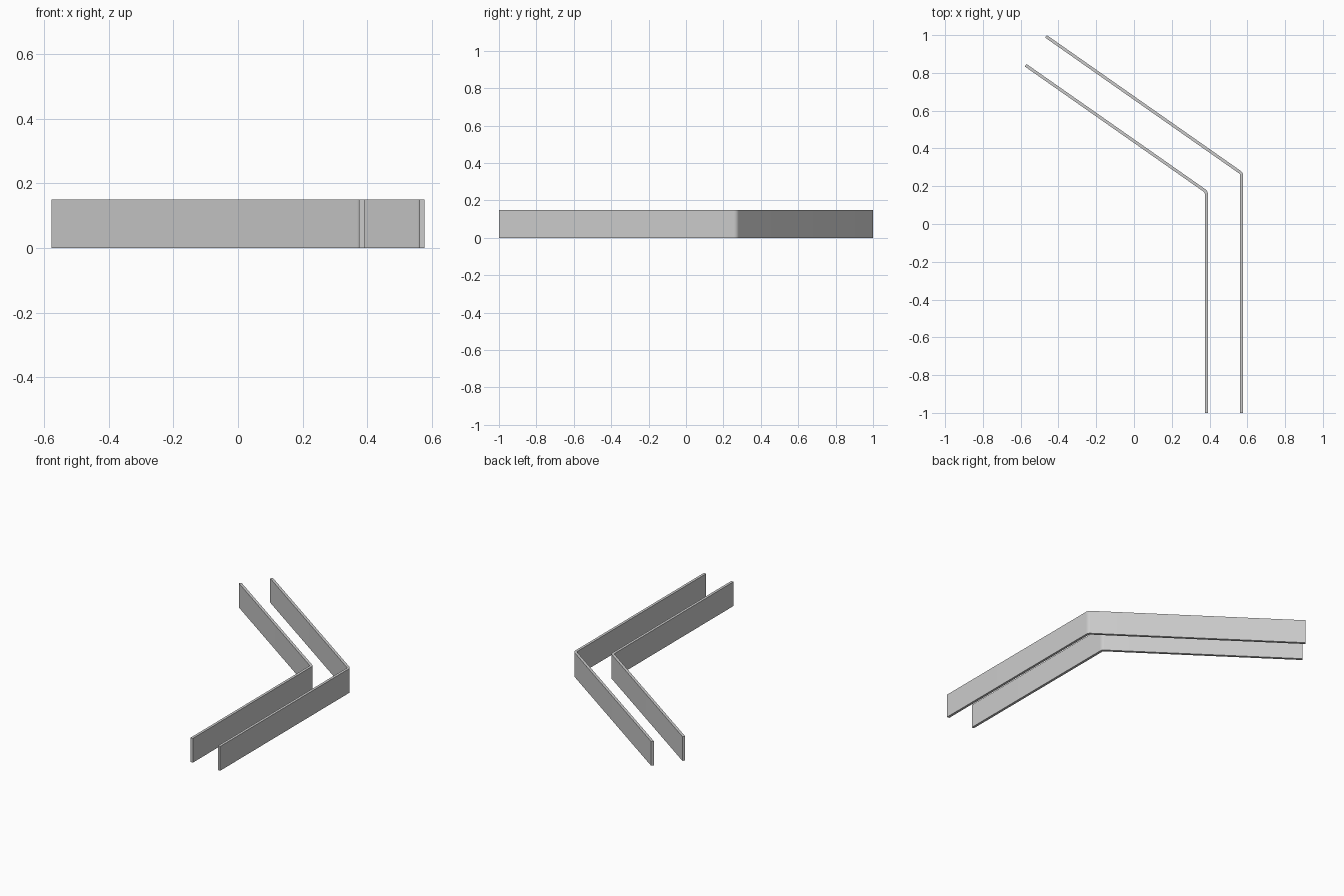
import bpy, bmesh, math
from mathutils import Vector

cube = bpy.data.objects.get("Cube")
if cube:
    bpy.data.objects.remove(cube, do_unlink=True)

HEIGHT, THICK, GAP = 0.15, 0.016, 0.187
BEND = math.radians(55)
RADIUS, STEPS = 0.022, 8

grey = bpy.data.materials.new("plain_grey")
grey.use_nodes = True
colour = (0.6, 0.6, 0.6, 1)
grey.diffuse_color = colour
grey.node_tree.nodes["Principled BSDF"].inputs["Base Color"].default_value = colour

arm = Vector((-math.sin(BEND), math.cos(BEND)))
normal = Vector((math.cos(BEND), math.sin(BEND)))


def wall(name, x, end):
    """Bent wall: straight run along y, rounded corner, angled arm to end."""
    corner_y = end.y - (x - end.x) * arm.y / -arm.x
    start_y = corner_y - RADIUS * math.tan(BEND / 2)
    centre = Vector((x - RADIUS, start_y))
    # centreline points paired with their outward directions
    path = [(Vector((x, -1)), Vector((1, 0)))]
    for i in range(STEPS + 1):
        a = BEND * i / STEPS
        out = Vector((math.cos(a), math.sin(a)))
        path.append((centre + out * RADIUS, out))
    path.append((end, normal))
    outline = [p + n * THICK / 2 for p, n in path]
    outline += [p - n * THICK / 2 for p, n in reversed(path)]

    # extrude the plan outline upwards
    bm = bmesh.new()
    base = bm.faces.new([bm.verts.new((p.x, p.y, 0)) for p in outline])
    top = bmesh.ops.extrude_face_region(bm, geom=[base])["geom"]
    bmesh.ops.translate(bm, vec=(0, 0, HEIGHT),
                        verts=[v for v in top if isinstance(v, bmesh.types.BMVert)])
    bmesh.ops.recalc_face_normals(bm, faces=bm.faces)
    mesh = bpy.data.meshes.new(name)
    bm.to_mesh(mesh)
    bm.free()
    mesh.materials.append(grey)
    obj = bpy.data.objects.new(name, mesh)
    bpy.context.collection.objects.link(obj)
    bpy.ops.object.select_all(action='DESELECT')
    obj.select_set(True)
    bpy.context.view_layer.objects.active = obj
    bpy.ops.object.shade_smooth_by_angle(angle=math.radians(30))


# two parallel walls, the inner one offset along the arm normal
outer_end = Vector((-0.466, 0.9934))
wall("outer_wall", 0.57, outer_end)
wall("inner_wall", 0.57 - GAP, outer_end - normal * GAP)
